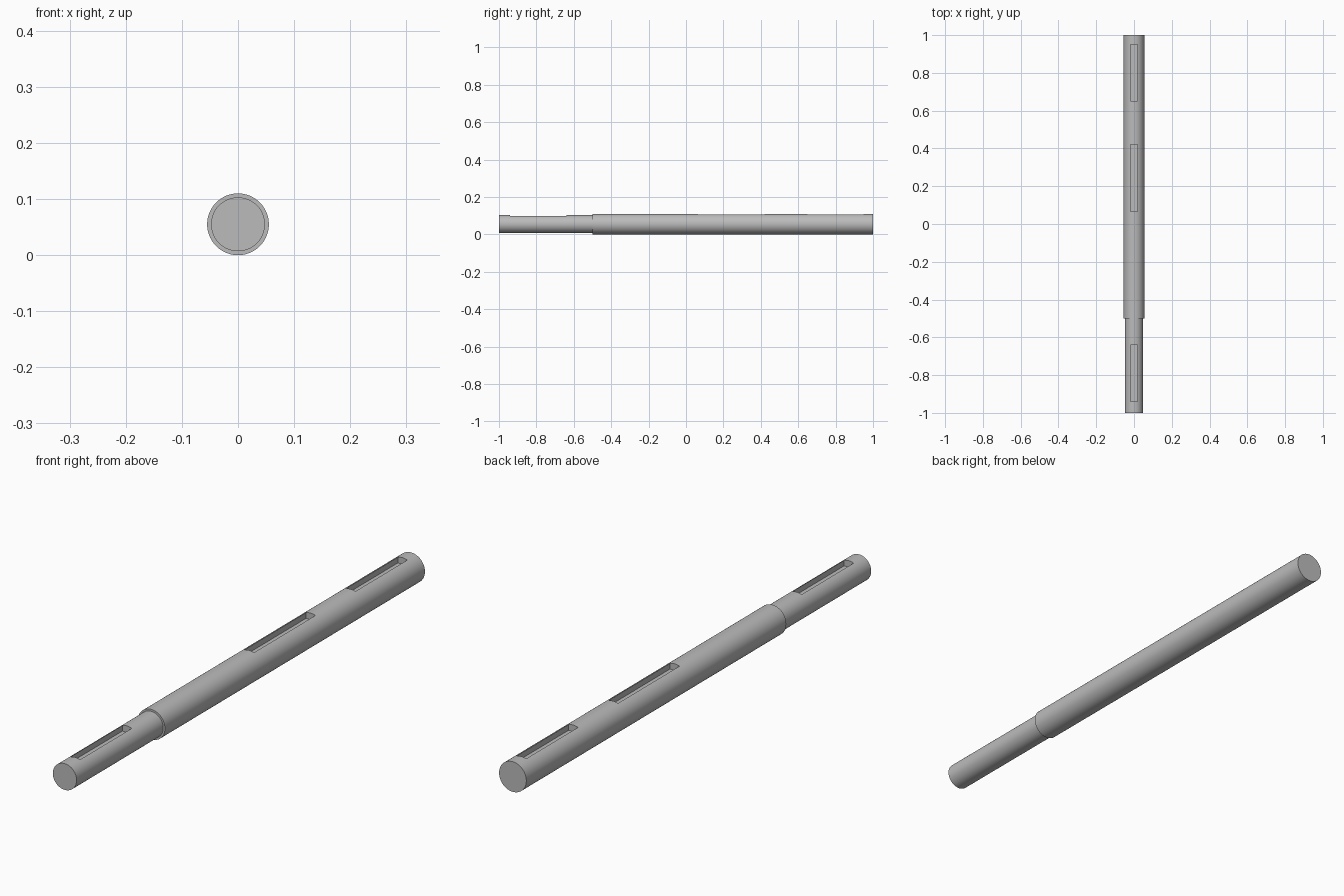
import bpy, bmesh, math
from mathutils import Matrix

cube = bpy.data.objects.get("Cube")
if cube:
    bpy.data.objects.remove(cube, do_unlink=True)

RADIUS, NECK, SHOULDER = 0.055, 0.048, -0.5
SIDES = 96

steel = bpy.data.materials.new("steel_grey")
steel.use_nodes = True
grey = (0.5, 0.5, 0.5, 1)
steel.diffuse_color = grey
steel.node_tree.nodes["Principled BSDF"].inputs["Base Color"].default_value = grey


def add_object(name, bm):
    bmesh.ops.recalc_face_normals(bm, faces=bm.faces)
    mesh = bpy.data.meshes.new(name)
    bm.to_mesh(mesh)
    bm.free()
    mesh.materials.append(steel)
    obj = bpy.data.objects.new(name, mesh)
    bpy.context.collection.objects.link(obj)
    return obj


# Stepped shaft: one closed profile of rings along y
bm = bmesh.new()
rings = []
for y, r in ((-1, NECK), (SHOULDER, NECK), (SHOULDER, RADIUS), (1, RADIUS)):
    angles = [2 * math.pi * i / SIDES for i in range(SIDES)]
    rings.append([bm.verts.new((r * math.sin(a), y, RADIUS + r * math.cos(a)))
                  for a in angles])
for a, b in zip(rings, rings[1:]):
    for i in range(SIDES):
        j = (i + 1) % SIDES
        bm.faces.new((a[i], a[j], b[j], b[i]))
bm.faces.new(rings[0])
bm.faces.new(rings[-1])
shaft = add_object("stepped_shaft", bm)

# Three square-ended keyways cut into the top
bm = bmesh.new()
WIDTH, DEPTH, TALL = 0.038, 0.024, 0.1
for start, end, radius in ((-0.94, -0.64, NECK), (0.065, 0.42, RADIUS),
                           (0.65, 0.95, RADIUS)):
    floor = RADIUS + radius - DEPTH
    place = Matrix.Translation((0, (start + end) / 2, floor + TALL / 2))
    size = Matrix.Diagonal((WIDTH, end - start, TALL, 1))
    bmesh.ops.create_cube(bm, size=1, matrix=place @ size)
cutter = add_object("keyway_cutter", bm)
cut = shaft.modifiers.new("keyways", 'BOOLEAN')
cut.operation = 'DIFFERENCE'
cut.solver = 'EXACT'
cut.object = cutter

# Apply the cut, then smooth the round walls and keep the edges crisp
bpy.ops.object.select_all(action='DESELECT')
shaft.select_set(True)
bpy.context.view_layer.objects.active = shaft
bpy.ops.object.modifier_apply(modifier=cut.name)
bpy.data.objects.remove(cutter, do_unlink=True)
bpy.ops.object.shade_smooth_by_angle(angle=math.radians(30))
